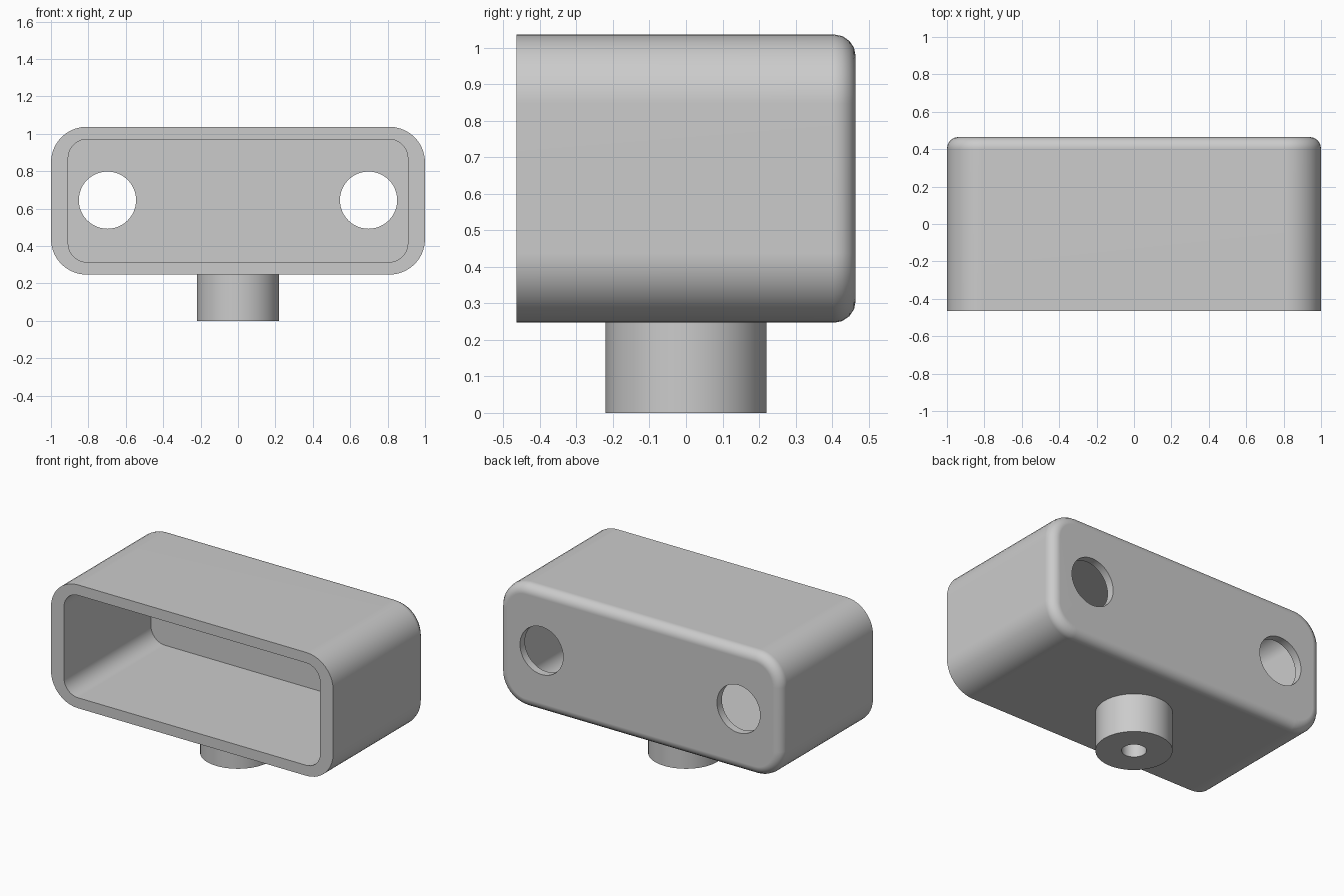
import bpy, bmesh, math
from math import sin, cos, pi

cube = bpy.data.objects.get("Cube")
if cube:
    bpy.data.objects.remove(cube)

HALF_DEPTH = 0.465
MID_Z = 0.642

grey = bpy.data.materials.new("plain grey")
grey.use_nodes = True
colour = (0.6, 0.6, 0.6, 1)
grey.diffuse_color = colour
grey.node_tree.nodes["Principled BSDF"].inputs["Base Color"].default_value = colour


def rounded_ring(bm, half_w, half_h, radius, y, steps=10):
    """Ring of vertices round a rounded rectangle in the xz plane."""
    ring = []
    for q, (sx, sz) in enumerate([(1, 1), (-1, 1), (-1, -1), (1, -1)]):
        for i in range(steps + 1):
            a = (q + i / steps) * pi / 2
            ring.append(bm.verts.new((sx * (half_w - radius) + radius * cos(a), y,
                                      MID_Z + sz * (half_h - radius) + radius * sin(a))))
    return ring


def loft(bm, rings):
    """Join rings with quads and cap both ends."""
    n = len(rings[0])
    for a, b in zip(rings, rings[1:]):
        for i in range(n):
            j = (i + 1) % n
            bm.faces.new((a[i], a[j], b[j], b[i]))
    bm.faces.new(rings[0])
    bm.faces.new(rings[-1])


def finish(name, bm):
    bmesh.ops.recalc_face_normals(bm, faces=bm.faces[:])
    mesh = bpy.data.meshes.new(name)
    bm.to_mesh(mesh)
    bm.free()
    obj = bpy.data.objects.new(name, mesh)
    mesh.materials.append(grey)
    bpy.context.collection.objects.link(obj)
    return obj


def cylinder(name, radius, depth, location, rotation=(0, 0, 0), sides=48):
    bpy.ops.mesh.primitive_cylinder_add(vertices=sides, radius=radius, depth=depth,
                                        location=location, rotation=rotation)
    obj = bpy.context.object
    obj.name = name
    obj.data.materials.append(grey)
    return obj


def activate(obj):
    bpy.ops.object.select_all(action='DESELECT')
    obj.select_set(True)
    bpy.context.view_layer.objects.active = obj


def cut(obj, cutter):
    cutter.hide_render = True
    mod = obj.modifiers.new("cut", 'BOOLEAN')
    mod.operation = 'DIFFERENCE'
    mod.solver = 'EXACT'
    mod.object = cutter
    activate(obj)
    bpy.ops.object.modifier_apply(modifier=mod.name)
    bpy.data.objects.remove(cutter)


def smooth(obj):
    activate(obj)
    bpy.ops.object.shade_smooth_by_angle(angle=math.radians(35))
    mod = obj.modifiers.new("weighted normals", 'WEIGHTED_NORMAL')
    mod.keep_sharp = True


# Open-fronted housing with a rounded back edge
bm = bmesh.new()
fillet, wall = 0.06, 0.05
rings = [rounded_ring(bm, 0.908, 0.328, 0.1, HALF_DEPTH - wall),
         rounded_ring(bm, 0.908, 0.328, 0.1, -HALF_DEPTH)]
rings.append(rounded_ring(bm, 1, 0.395, 0.19, -HALF_DEPTH))
for i in range(5):
    a = i / 4 * pi / 2
    d = fillet * (1 - cos(a))
    rings.append(rounded_ring(bm, 1 - d, 0.395 - d, 0.19 - d,
                              HALF_DEPTH - fillet * (1 - sin(a))))
loft(bm, rings)
housing = finish("housing", bm)

# Two round holes through the back wall
for side in (-1, 1):
    cut(housing, cylinder("hole_cutter", 0.153, 0.4, (side * 0.698, HALF_DEPTH, 0.645),
                          (pi / 2, 0, 0)))
smooth(housing)

# Round mounting boss below, with a blind bore
boss = cylinder("mounting_boss", 0.22, 0.26, (0, 0, 0.13))
cut(boss, cylinder("bore_cutter", 0.071, 0.4, (0, 0, 0), sides=32))
smooth(boss)
